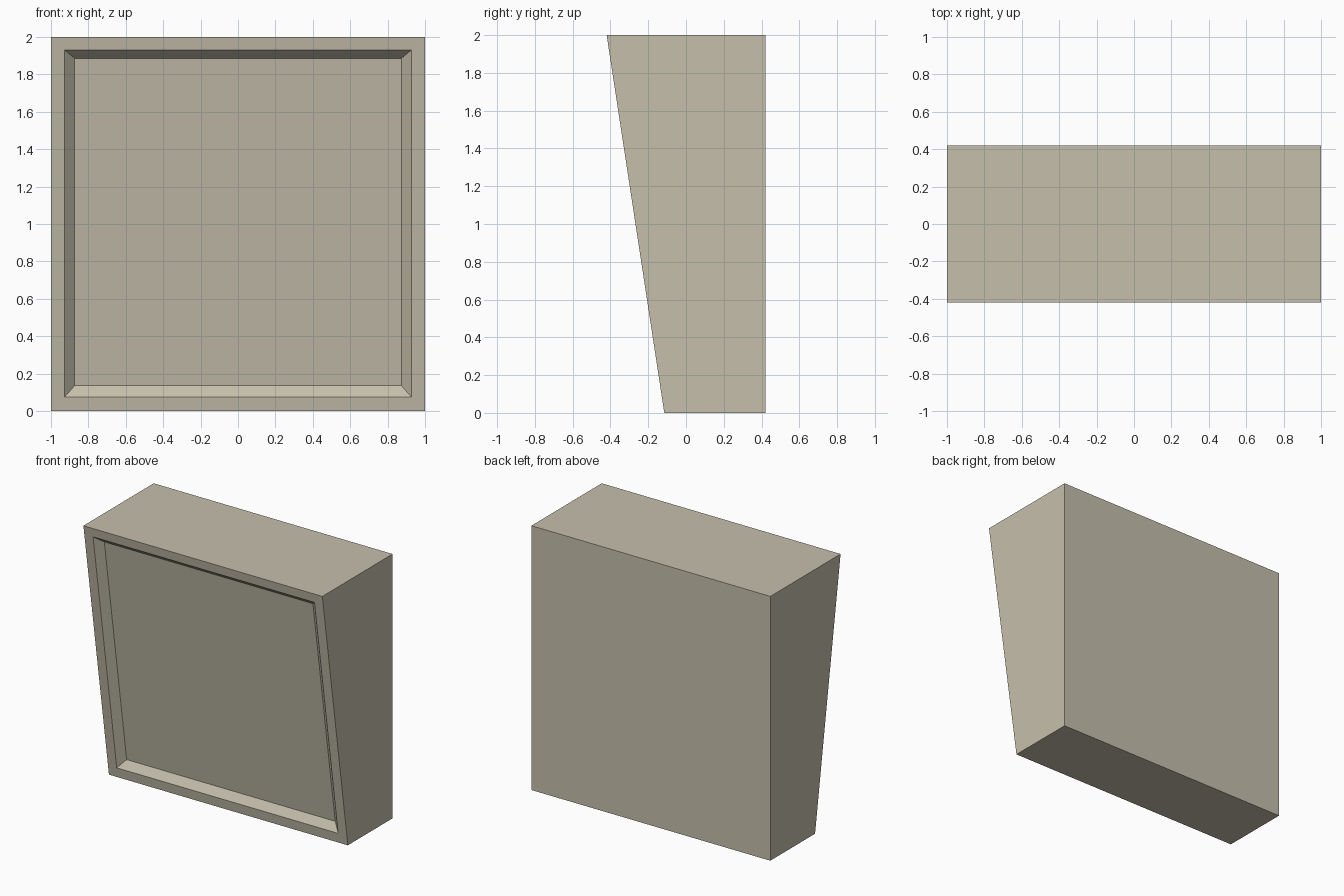
import bpy
import bmesh
from mathutils import Vector

cube = bpy.data.objects.get("Cube")
if cube:
    bpy.data.objects.remove(cube, do_unlink=True)

# Single warm stone colour
stone = bpy.data.materials.new("warm_stone")
stone.use_nodes = True
colour = (0.56, 0.52, 0.41, 1)
stone.diffuse_color = colour
stone.node_tree.nodes["Principled BSDF"].inputs["Base Color"].default_value = colour

BACK, FRONT_LOW, FRONT_HIGH, HEIGHT = 0.42, -0.115, -0.42, 2.0

# Wedge body: side profile extruded across the width
bm = bmesh.new()
profile = [(BACK, 0), (BACK, HEIGHT), (FRONT_HIGH, HEIGHT), (FRONT_LOW, 0)]
side = bm.faces.new([bm.verts.new((-1, y, z)) for y, z in profile])
grown = bmesh.ops.extrude_face_region(bm, geom=[side])
moved = [v for v in grown["geom"] if isinstance(v, bmesh.types.BMVert)]
bmesh.ops.translate(bm, verts=moved, vec=(2, 0, 0))
bmesh.ops.recalc_face_normals(bm, faces=bm.faces)

# Rim and bevelled recess in the leaning front
bm.normal_update()
front = min(bm.faces, key=lambda f: f.normal.y)
bmesh.ops.inset_region(bm, faces=[front], thickness=0.073, use_even_offset=True)
bmesh.ops.translate(bm, verts=front.verts, vec=Vector((0, 0, 0.003)))
bmesh.ops.inset_region(bm, faces=[front], thickness=0.054, depth=-0.05,
                       use_even_offset=True)

mesh = bpy.data.meshes.new("tilted_panel_box")
bm.to_mesh(mesh)
bm.free()
mesh.materials.append(stone)
box = bpy.data.objects.new("tilted_panel_box", mesh)
bpy.context.collection.objects.link(box)
